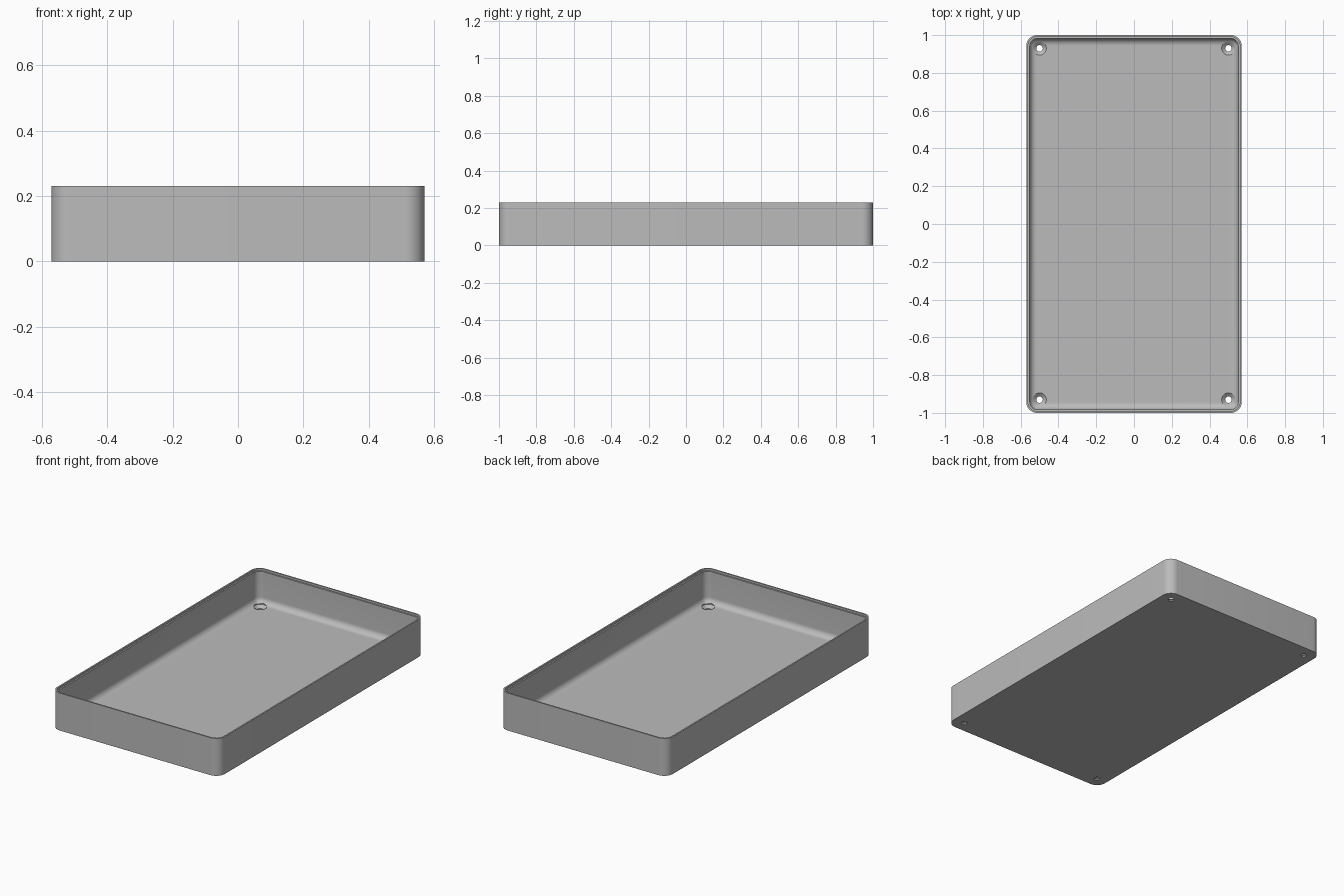
import bpy, bmesh, math

default = bpy.data.objects.get("Cube")
if default:
    bpy.data.objects.remove(default, do_unlink=True)

HALF_X, HALF_Y, HEIGHT = 0.57, 1.0, 0.23
CORNER, WALL, FLOOR, FILLET = 0.058, 0.018, 0.025, 0.036
LIP, LEDGE = 0.009, 0.012

grey = bpy.data.materials.new("plain grey")
grey.use_nodes = True
colour = (0.5, 0.5, 0.5, 1)
grey.diffuse_color = colour
grey.node_tree.nodes["Principled BSDF"].inputs["Base Color"].default_value = colour


def make_object(name, bm):
    bmesh.ops.recalc_face_normals(bm, faces=bm.faces)
    mesh = bpy.data.meshes.new(name)
    bm.to_mesh(mesh)
    bm.free()
    obj = bpy.data.objects.new(name, mesh)
    bpy.context.collection.objects.link(obj)
    mesh.materials.append(grey)
    return obj


def loft(bm, rings):
    """Bridge successive closed rings and cap both ends."""
    loops = [[bm.verts.new(p) for p in ring] for ring in rings]
    n = len(loops[0])
    for a, b in zip(loops, loops[1:]):
        for i in range(n):
            j = (i + 1) % n
            bm.faces.new((a[i], a[j], b[j], b[i]))
    bm.faces.new(loops[0])
    bm.faces.new(loops[-1])


def rounded_rectangle(inset, z, steps=12):
    """Rounded outline, moved in from the outer wall."""
    r = max(CORNER - inset, 0.003)
    cx, cy = HALF_X - inset - r, HALF_Y - inset - r
    ring = []
    for quarter, (sx, sy) in enumerate([(1, 1), (-1, 1), (-1, -1), (1, -1)]):
        for k in range(steps + 1):
            a = (quarter + k / steps) * math.pi / 2
            ring.append((sx * cx + r * math.cos(a), sy * cy + r * math.sin(a), z))
    return ring


def circle(x, y, r, z, n=40):
    return [(x + r * math.cos(math.tau * i / n), y + r * math.sin(math.tau * i / n), z)
            for i in range(n)]


# Tray: outer wall, stepped rim, inner wall, floor fillet and floor
profile = [(0, 0), (0, HEIGHT), (LIP, HEIGHT), (LIP, HEIGHT - LEDGE), (WALL, HEIGHT - LEDGE)]
for k in range(11):
    a = k / 10 * math.pi / 2
    profile.append((WALL + FILLET * (1 - math.cos(a)), FLOOR + FILLET * (1 - math.sin(a))))
bm = bmesh.new()
loft(bm, [rounded_rectangle(inset, z) for inset, z in profile])
tray = make_object("tray", bm)

# Countersunk screw holes in the four corners
bm = bmesh.new()
for sx in (-1, 1):
    for sy in (-1, 1):
        section = [(0.017, -0.05), (0.017, 0.008), (0.036, 0.024), (0.036, 0.1)]
        loft(bm, [circle(sx * 0.5, sy * 0.93, r, z) for r, z in section])
cutter = make_object("screw_hole_cutter", bm)
cutter.hide_render = True
cutter.hide_set(True)

holes = tray.modifiers.new("screw holes", 'BOOLEAN')
holes.operation = 'DIFFERENCE'
holes.solver = 'EXACT'
holes.object = cutter

bpy.ops.object.select_all(action='DESELECT')
bpy.context.view_layer.objects.active = tray
tray.select_set(True)
bpy.ops.object.modifier_apply(modifier=holes.name)
bpy.data.objects.remove(cutter, do_unlink=True)
bpy.ops.object.shade_smooth_by_angle(angle=math.radians(30))
